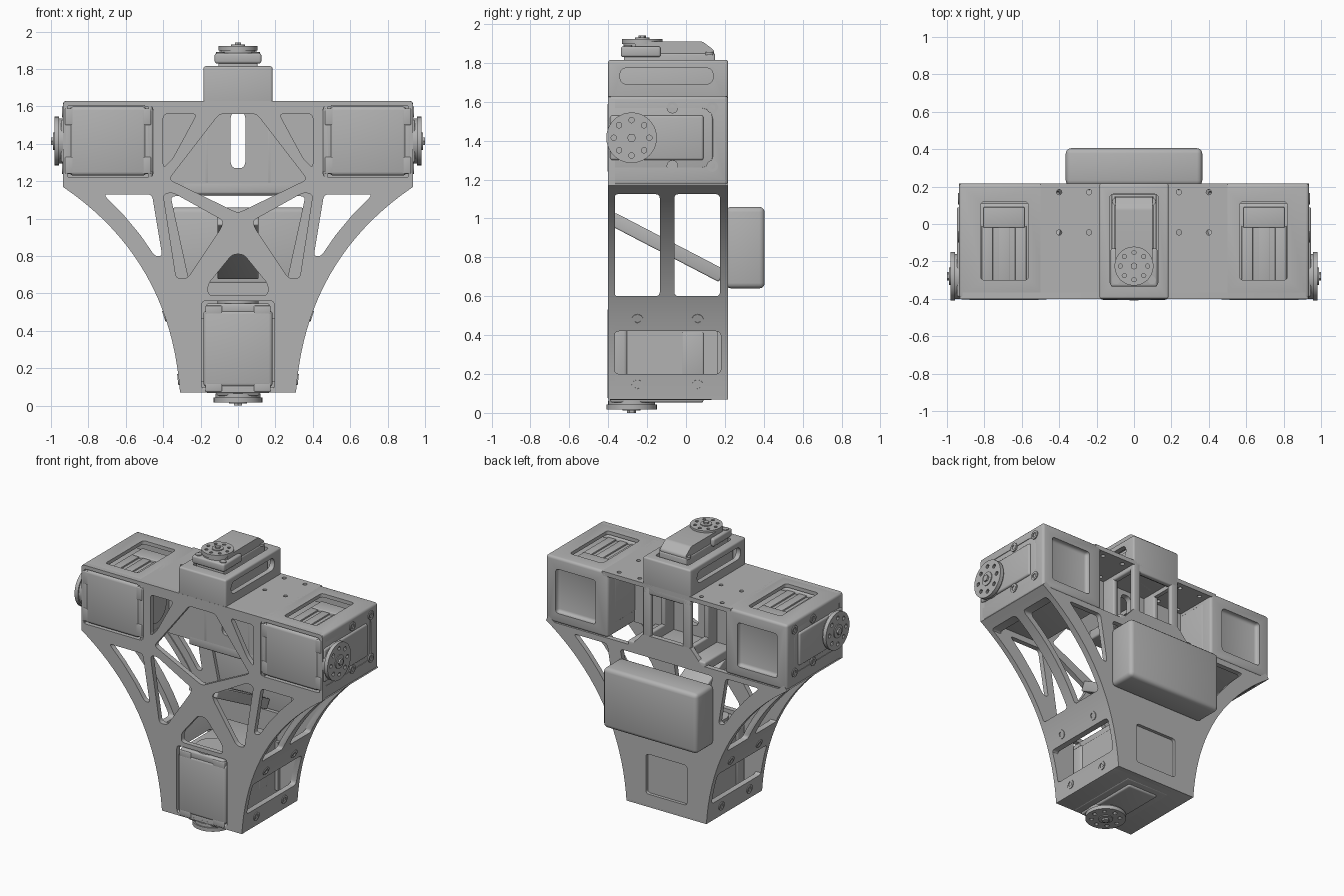
import bpy, bmesh, math
from mathutils import Matrix, Vector

if "Cube" in bpy.data.objects:
    bpy.data.objects.remove(bpy.data.objects["Cube"])

grey = bpy.data.materials.new("light_grey")
grey.use_nodes = True
grey.diffuse_color = (0.45, 0.45, 0.45, 1)
grey.node_tree.nodes["Principled BSDF"].inputs["Base Color"].default_value = grey.diffuse_color

FRONT = Matrix.Rotation(math.pi / 2, 4, 'X')
BACK = .217


def finish(name, bm, matrix=None):
    if matrix:
        bm.transform(matrix)
    bmesh.ops.recalc_face_normals(bm, faces=bm.faces)
    me = bpy.data.meshes.new(name)
    bm.to_mesh(me)
    bm.free()
    me.materials.clear()
    me.materials.append(grey)
    me.shade_smooth()
    me.set_sharp_from_angle(angle=math.radians(35))
    ob = bpy.data.objects.new(name, me)
    bpy.context.collection.objects.link(ob)
    return ob


def box(name, x, y, z, bevel=0.012, matrix=None):
    """Rounded box from three (low, high) ranges."""
    bm = bmesh.new()
    bmesh.ops.create_cube(bm, size=1)
    for v in bm.verts:
        v.co = [(r[0] + r[1]) / 2 + c * (r[1] - r[0]) for r, c in zip((x, y, z), v.co)]
    if bevel:
        bmesh.ops.bevel(bm, geom=bm.edges[:], offset=bevel, segments=3, profile=0.5, affect='EDGES')
    return finish(name, bm, matrix)


def disc(name, r, z0, z1, matrix, sides=32):
    bm = bmesh.new()
    bmesh.ops.create_cone(bm, cap_ends=True, segments=sides, radius1=r, radius2=r, depth=z1 - z0)
    bmesh.ops.translate(bm, vec=(0, 0, (z0 + z1) / 2), verts=bm.verts)
    return finish(name, bm, matrix)


def rounded(pts, r=0.025):
    """Polygon with its corners rounded off."""
    pts, out = [Vector(p) for p in pts], []
    for i, p in enumerate(pts):
        a, b = pts[i - 1] - p, pts[(i + 1) % len(pts)] - p
        s = p + a.normalized() * min(r, a.length * 0.4)
        e = p + b.normalized() * min(r, b.length * 0.4)
        for k in range(5):
            t = k / 4
            out.append(s * (1 - t) ** 2 + p * 2 * t * (1 - t) + e * t * t)
    return out


def rect(x0, x1, y0, y1, r=0.025):
    return rounded([(x0, y0), (x1, y0), (x1, y1), (x0, y1)], r)


def circle(x, y, r, n=16):
    return [(x + r * math.cos(math.tau * k / n), y + r * math.sin(math.tau * k / n)) for k in range(n)]


def flip(pts):
    return [(-p[0], p[1]) for p in reversed(pts)]


def plate(name, loops, thick, matrix):
    """Flat sheet: first loop is the outline, the others are holes."""
    cu = bpy.data.curves.new(name, 'CURVE')
    cu.dimensions, cu.fill_mode, cu.extrude = '2D', 'BOTH', thick / 2
    for loop in loops:
        sp = cu.splines.new('POLY')
        sp.points.add(len(loop) - 1)
        for p, q in zip(sp.points, loop):
            p.co = (q[0], q[1], 0, 1)
        sp.use_cyclic_u = True
    tmp = bpy.data.objects.new(name, cu)
    bpy.context.collection.objects.link(tmp)
    dg = bpy.context.evaluated_depsgraph_get()
    me = bpy.data.meshes.new_from_object(tmp.evaluated_get(dg))
    bm = bmesh.new()
    bm.from_mesh(me)
    bmesh.ops.remove_doubles(bm, verts=bm.verts, dist=0.0001)
    bpy.data.objects.remove(tmp)
    bpy.data.curves.remove(cu)
    bpy.data.meshes.remove(me)
    return finish(name, bm, matrix)


def cut(ob, *cutters):
    for c in cutters:
        m = ob.modifiers.new("cut", 'BOOLEAN')
        m.object, m.solver = c, 'EXACT'
    dg = bpy.context.evaluated_depsgraph_get()
    me = bpy.data.meshes.new_from_object(ob.evaluated_get(dg))
    ob.modifiers.clear()
    ob.data = me
    me.shade_smooth()
    me.set_sharp_from_angle(angle=math.radians(35))
    for c in cutters:
        bpy.data.objects.remove(c)


def at(x, y, z):
    return Matrix.Translation((x, y, z))


def axes(origin, zdir):
    """Frame whose z follows zdir and whose y stays world y."""
    z, y = Vector(zdir).normalized(), Vector((0, 1, 0))
    return at(*origin) @ Matrix((y.cross(z), y, z)).transposed().to_4x4()


def horn(name, r, m):
    holes = [circle(r * 0.7 * math.cos(a), r * 0.7 * math.sin(a), r * 0.11, 10)
             for a in [math.tau * k / 8 for k in range(8)]]
    plate(name + "_horn", [circle(0, 0, r, 40)] + holes, 0.026, m @ at(0, 0, 0.024))
    disc(name + "_horn_back", r * 0.93, -0.01, 0.014, m)
    disc(name + "_horn_hub", r * 0.36, 0.03, 0.043, m)
    disc(name + "_horn_screw", r * 0.18, 0.04, 0.055, m, 6)


def servo(name, m):
    box(name + "_front_case", (-.185, .185), (-.125, -.02), (-.455, -.045), .02, m)
    box(name + "_rear_case", (-.16, .16), (-.05, .39), (-.45, -.05), .015, m)
    box(name + "_connector", (-.178, .178), (.26, .37), (-.36, -.14), .006, m)
    for k in (-.34, -.25, -.16):
        box(name + "_rib", (-.17, .17), (-.05, .27), (k - .03, k + .03), .004, m)
    for end in ((-.492, -.44), (-.06, -.012)):
        box(name + "_end_cap", (-.17, .17), (-.12, .42), end, .012, m)
    for s in (-1, 1):
        for end in ((-.48, -.43), (-.07, -.02)):
            box(name + "_clip", (s * .13 - .045, s * .13 + .045), (-.124, -.05), end, .006, m)
    box(name + "_gear_cover", (-.115, .115), (-.11, .37), (-.04, .002), .012, m)
    disc(name + "_rear_bearing", .11, -.51, -.48, m)
    horn(name, .13, m)


# Flared flank profile, from the foot up to the arm
def flank(t, inset=0):
    p0, p1, p2 = Vector((.31, .07)), Vector((.36, .78)), Vector((.936, 1.17))
    p = p0 * (1 - t) ** 2 + p1 * 2 * t * (1 - t) + p2 * t * t
    d = ((p1 - p0) * (1 - t) + (p2 - p1) * t).normalized()
    return (p.x - d.y * inset, p.y + d.x * inset)


N = 20
edge = [flank(k / N) for k in range(N + 1)]
inner = [flank(k / N, .04) for k in range(N + 1)]

# Truss openings, listed for one half
outer_gap = rounded([(.72, 1.13), (.46, 1.13), (.405, .8), (.445, .8), (.52, .91), (.62, 1.03)])
diag_gap = rounded([(.4, 1.13), (.35, 1.14), (.08, .99), (.09, .95), (.27, .68), (.33, .68)])
upper_gap = rounded([(.4, 1.56), (.22, 1.56), (.35, 1.32), (.4, 1.27)])
arm_gap = rect(.455, .92, 1.22, 1.605)
half = [outer_gap, diag_gap, upper_gap, arm_gap]
middle = [rounded([(-.1, 1.56), (.1, 1.56), (.37, 1.21), (0, 1.03), (-.37, 1.21)]),
          rounded([(-.03, .81), (.03, .81), (.16, .65), (.16, .59), (-.16, .59), (-.16, .65)]),
          rect(-.195, .195, .085, .56)]

# Front truss
outline = edge + [(.936, 1.61), (.93, 1.624), (.916, 1.63)]
plate("front_truss", [outline + flip(outline)] + half + [flip(h) for h in half] + middle,
      .035, at(0, -.383, 0) @ FRONT)

# Back truss
plate("back_truss", [edge + flip(edge), outer_gap, flip(outer_gap),
                     rounded([(-.36, 1.12), (.36, 1.12), (.26, .66), (-.26, .66)]),
                     rect(-.16, .16, .16, .44)], .035, at(0, BACK - .0175, 0) @ FRONT)
box("back_hatch", (-.2, .2), (.16, .195), (.13, .47), 0)

# Central wall with slot, top sheet, floors and sloping slab
plate("centre_wall", [rect(-.46, .46, 1.17, 1.61, .005), rect(-.04, .04, 1.27, 1.57, .04)],
      .04, at(0, -.1, 0) @ FRONT)
plate("top_sheet", [rect(-.5, .5, -.4, BACK, .004)] +
      [circle(s * x, y, .014) for s in (-1, 1) for x in (.24, .4) for y in (.17, -.045)],
      .03, at(0, 0, 1.615))
box("centre_floor", (-.3, .3), (-.12, BACK), (1.13, 1.2))
box("foot_plate", (-.31, .31), (-.4, BACK), (.07, .1), .01)
box("sloping_slab", (-.11, .11), (-.32, .315), (-.035, .035), .008,
    at(0, -.095, .85) @ Matrix.Rotation(math.radians(-27.5), 4, 'X'))

for s in (-1, 1):
    side = "left" if s > 0 else "right"

    def sx(a, b):
        return tuple(sorted((s * a, s * b)))

    # Flared side wall with its windows
    strip = edge + inner[::-1]
    wall = plate(side + "_side_wall", [strip if s > 0 else flip(strip)], BACK + .4,
                 at(0, (BACK - .4) / 2, 0) @ FRONT)
    span = (-1.2, 1.2)
    cut(wall, box("c", span, (-.37, -.135), (.6, 1.125), .02),
        box("c", span, (-.06, .175), (.6, 1.125), .02),
        box("c", span, (-.37, .18), (.2, .42), .025))
    box(side + "_foot_cheek", sx(.165, .175), (-.38, .19), (.1, .5), 0)

    # Arm housing
    arm = box(side + "_arm_housing", sx(.455, .936), (-.4, BACK), (1.17, 1.63), .018)
    cut(arm, box("c", sx(.48, .912), (-.5, .155), (1.215, 1.605), 0),
        box("c", sx(.565, .82), (-.3, .12), (1.55, 1.7), .02),
        box("c", sx(.55, .86), (.185, .3), (1.24, 1.55), .02),
        box("c", sx(.88, 1), (-.5, .14), (1.26, 1.57), .06),
        box("c", sx(.4, .5), (-.36, .13), (1.25, 1.58), .04))
    servo(side + "_arm_servo", axes((s * .945, -.28, 1.415), (s, 0, 0)))

    # Bolts on arm ends and lower walls
    spots = [((.936, z), (1, 0), y) for y in (-.07, .135) for z in (1.27, 1.57)]
    for t in (.05, .31):
        normal = Vector(flank(t, -1)) - Vector(flank(t))
        spots += [(flank(t), normal, y) for y in (-.25, .06)]
    for (x, z), n, y in spots:
        m = axes((s * x, y, z), (s * n[0], 0, n[1]))
        plate(side + "_bolt_ring", [circle(0, 0, .03), circle(0, 0, .017, 6)], .012, m)
        disc(side + "_bolt_core", .02, -.03, 0, m, 12)

    # Column walls under the neck
    box(side + "_column_back_post", sx(.125, .185), (.18, BACK), (1.18, 1.62), .01)
    box(side + "_column_side_wall", sx(.15, .185), (-.12, .02), (1.18, 1.62), .01)
    box(side + "_column_side_sill", sx(.15, .185), (-.1, BACK), (1.18, 1.27), .01)

# Column skirt and lintel
plate("column_skirt", [rounded([(-.31, 1.13), (.31, 1.13), (.185, 1.27), (-.185, 1.27)], .01)],
      .035, at(0, BACK - .0175, 0) @ FRONT)
box("column_lintel", (-.185, .185), (.18, BACK), (1.56, 1.62), .01)

# Foot servo
servo("foot_servo", axes((0, -.28, .055), (0, 0, -1)))

# Neck block and its servo
neck = box("neck_block", (-.185, .185), (-.4, BACK), (1.57, 1.815), .012)
cut(neck, box("c", (-.15, .15), (-.36, .17), (1.5, 1.785), 0),
    box("c", (-.13, .13), (-.325, .16), (1.7, 1.9), .02),
    box("c", (-.3, .3), (-.34, .14), (1.69, 1.775), .035))
box("neck_servo_body", (-.12, .12), (-.355, .16), (1.6, 1.784), .005)
box("neck_servo_case", (-.105, .105), (-.32, .15), (1.75, 1.85), .01)
plate("neck_servo_cover", [rounded([(-.26, 1.84), (.145, 1.84), (.145, 1.865), (.085, 1.91), (-.26, 1.91)], .012)],
      .2, Matrix.Rotation(math.pi / 2, 4, 'Z') @ FRONT)
box("neck_servo_collar", (-.125, .125), (-.335, -.13), (1.83, 1.885), .012)
for x in (-.095, .095):
    for y in (-.3, .12):
        disc("neck_servo_screw", .022, 1.84, 1.89 if y < 0 else 1.857, at(x, y, 0), 12)
horn("neck_servo", .104, at(0, -.225, 1.887))

# Rear pack
box("rear_pack", (-.365, .365), (.205, .405), (.64, 1.06), .028)
